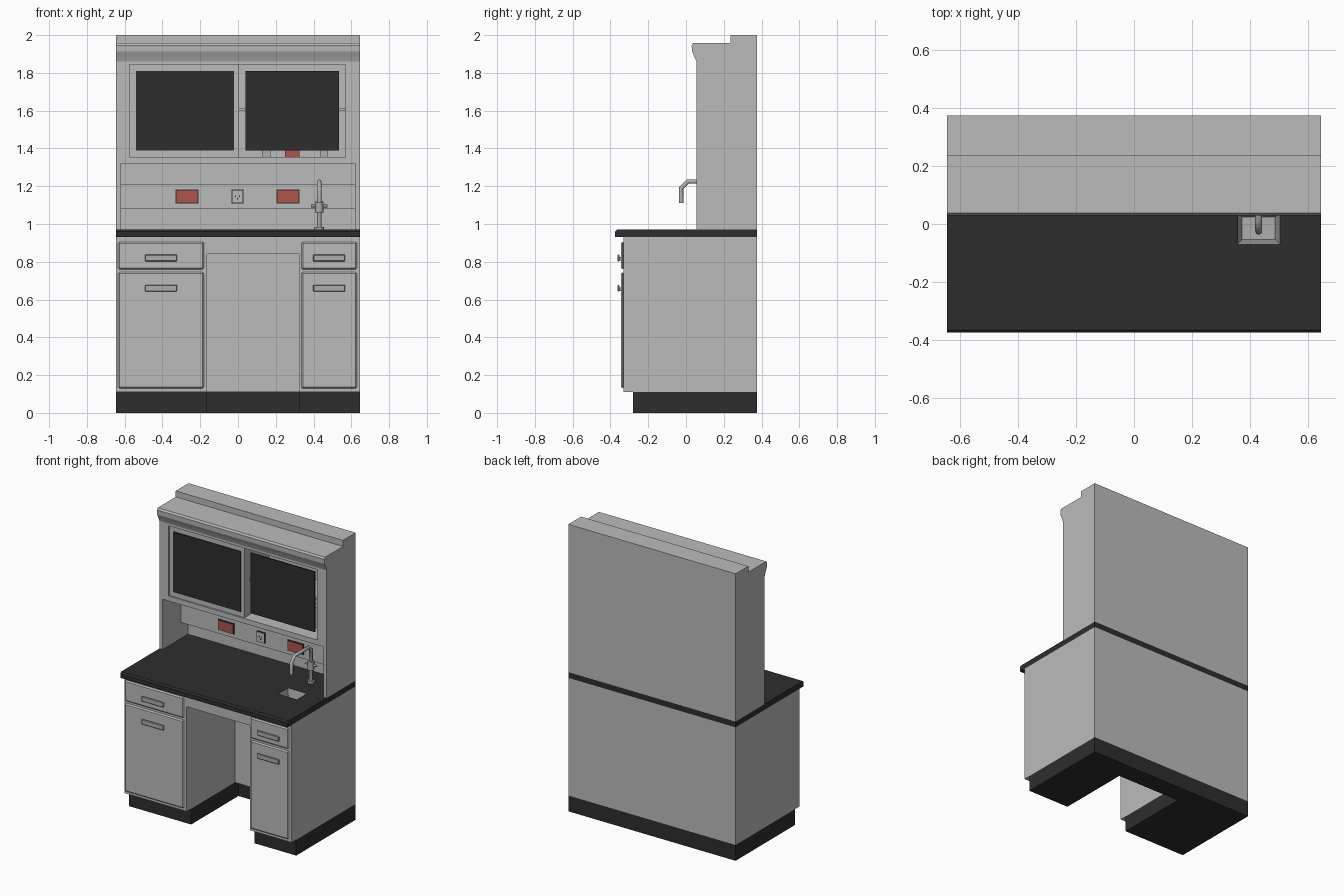
import bpy
import bmesh
from mathutils import Vector

cube = bpy.data.objects.get("Cube")
if cube:
    bpy.data.objects.remove(cube, do_unlink=True)


def material(name, rgb):
    m = bpy.data.materials.new(name)
    m.use_nodes = True
    m.diffuse_color = (*rgb, 1)
    m.node_tree.nodes["Principled BSDF"].inputs["Base Color"].default_value = (*rgb, 1)
    return m


GREY = material("light grey", (0.5, 0.5, 0.5))
DARK = material("charcoal", (0.027, 0.027, 0.027))
RED = material("outlet red", (0.42, 0.09, 0.07))
STEEL = material("steel", (0.42, 0.42, 0.42))


def finish(name, bm, mat):
    bmesh.ops.recalc_face_normals(bm, faces=bm.faces)
    mesh = bpy.data.meshes.new(name)
    bm.to_mesh(mesh)
    bm.free()
    ob = bpy.data.objects.new(name, mesh)
    mesh.materials.append(mat)
    bpy.context.collection.objects.link(ob)
    return ob


def box(name, x, y, z, mat=GREY, bevel=0):
    """Box from (min, max) ranges on each axis."""
    bm = bmesh.new()
    bmesh.ops.create_cube(bm, size=1)
    for v in bm.verts:
        v.co = Vector([(r[0] + r[1]) / 2 + c * (r[1] - r[0]) for r, c in zip((x, y, z), v.co)])
    ob = finish(name, bm, mat)
    if bevel:
        mod = ob.modifiers.new("Bevel", 'BEVEL')
        mod.width = bevel
        mod.segments = 1
    return ob


def extrude_x(name, profile, x, mat=GREY):
    """Extrude a (y, z) profile along x."""
    bm = bmesh.new()
    face = bm.faces.new([bm.verts.new((x[0], y, z)) for y, z in profile])
    out = bmesh.ops.extrude_face_region(bm, geom=[face])
    moved = [g for g in out["geom"] if isinstance(g, bmesh.types.BMVert)]
    bmesh.ops.translate(bm, verts=moved, vec=(x[1] - x[0], 0, 0))
    return finish(name, bm, mat)


def pipe(name, points, radius, mat=STEEL):
    curve = bpy.data.curves.new(name, 'CURVE')
    curve.dimensions = '3D'
    curve.bevel_depth = radius
    curve.bevel_resolution = 2
    curve.use_fill_caps = True
    s = curve.splines.new('POLY')
    s.points.add(len(points) - 1)
    for p, co in zip(s.points, points):
        p.co = (*co, 1)
    curve.materials.append(mat)
    ob = bpy.data.objects.new(name, curve)
    bpy.context.collection.objects.link(ob)
    return ob


W, BACK, FRONT, TOE = 0.645, 0.375, -0.33, -0.28
KNEE = (-0.165, 0.325)
UP = 0.055      # front plane of the upper unit
WALL = 0.335    # inner face of the back panel

# Plinth and base cabinets around the knee space
pedestals = {"left_side": (-W, KNEE[0]), "right_side": (KNEE[1], W)}
bodies = {}
for side, xr in pedestals.items():
    box(side + "_plinth", xr, (TOE, BACK), (0, 0.11), DARK)
    bodies[side] = box(side + "_cabinet", xr, (FRONT, BACK), (0.11, 0.93))
box("knee_plinth", KNEE, (0.24, BACK), (0, 0.11), DARK)
box("knee_back_panel", KNEE, (0.2, BACK), (0.11, 0.93))
box("knee_apron", KNEE, (FRONT, 0.2), (0.84, 0.93))

# Drawer and door fronts with bar pulls
for side, xr in (("left_side", (-0.635, -0.18)), ("right_side", (0.335, 0.63))):
    mid = sum(xr) / 2
    for part, zr, hz in (("drawer", (0.76, 0.905), 0.82), ("door", (0.13, 0.745), 0.66)):
        box(f"{side}_{part}_front", xr, (-0.345, FRONT + 0.002), zr, GREY, 0.008)
        box(f"{side}_{part}_pull", (mid - 0.085, mid + 0.085), (-0.362, -0.352),
            (hz - 0.018, hz + 0.018), STEEL, 0.004)
        box(f"{side}_{part}_pull_mount", (mid - 0.08, mid + 0.08), (-0.353, -0.344),
            (hz - 0.014, hz + 0.004), STEEL)

# Countertop with eased front edge
counter = extrude_x("countertop", [(BACK, 0.93), (-0.375, 0.93), (-0.375, 0.96),
                                   (-0.365, 0.97), (BACK, 0.97)], (-W, W), DARK)

# Cup sink sunk into countertop and cabinet
SX, SY = (0.357, 0.503), (-0.07, 0.04)
cutter = box("sink_cutter", SX, SY, (0.86, 1.0))
cutter.hide_render = True
cutter.hide_set(True)
for ob in (counter, bodies["right_side"]):
    mod = ob.modifiers.new("Sink hole", 'BOOLEAN')
    mod.object = cutter
    mod.operation = 'DIFFERENCE'
    mod.solver = 'EXACT'
bm = bmesh.new()
rings = []
for inset, z in ((0, 0.969), (0.016, 0.88)):
    x0, x1, y0, y1 = SX[0] + inset, SX[1] - inset, SY[0] + inset, SY[1] - inset
    rings.append([bm.verts.new((x, y, z)) for x, y in ((x0, y0), (x1, y0), (x1, y1), (x0, y1))])
for i in range(4):
    j = (i + 1) % 4
    bm.faces.new((rings[0][i], rings[0][j], rings[1][j], rings[1][i]))
bm.faces.new(rings[1])
basin = finish("sink_basin", bm, STEEL)
basin.data.flip_normals()

# Faucet
FX, FY = 0.43, 0.19
pipe("faucet_spout", [(FX, FY, 0.97), (FX, FY, 1.2), (FX, FY - 0.025, 1.225), (FX, 0.01, 1.225),
                      (FX, -0.025, 1.19), (FX, -0.025, 1.11)], 0.012)
pipe("faucet_body", [(FX, FY, 1.06), (FX, FY, 1.12)], 0.022)
pipe("faucet_base", [(FX, FY, 0.97), (FX, FY, 0.985)], 0.024)
pipe("faucet_handle", [(FX - 0.044, FY, 1.095), (FX + 0.044, FY, 1.095)], 0.007)

# Upper unit shell
box("upper_back_panel", (-W, W), (WALL, BACK), (0.97, 1.86))
for side, s in (("left_side", -1), ("right_side", 1)):
    box(side + "_upper_panel", sorted((s * 0.62, s * W)), (UP, WALL), (0.97, 1.86))
extrude_x("crown", [(UP, 1.86), (0.045, 1.885), (0.032, 1.912), (0.03, 1.945), (0.038, 1.958),
                    (0.235, 1.958), (0.235, 2.0), (BACK, 2.0), (BACK, 1.86)], (-W, W))

# Face frame around the cabinet opening
OX, OZ = (-0.575, 0.57), (1.355, 1.845)
for name, xr, zr in (("bottom_rail", (-0.62, 0.62), (1.32, OZ[0])),
                     ("top_rail", (-0.62, 0.62), (OZ[1], 1.86)),
                     ("left_stile", (-0.62, OX[0]), OZ),
                     ("right_stile", (OX[1], 0.62), OZ)):
    box("cabinet_" + name, xr, (UP, WALL), zr)

# Sliding doors and open cabinet interior
box("closed_cabinet", (OX[0], 0.005), (0.065, WALL), OZ)
box("left_side_door_glass", (-0.54, -0.022), (0.058, 0.066), (1.39, 1.81), DARK)
box("right_side_door_glass", (0.04, 0.535), (0.08, 0.089), (1.39, 1.81), DARK)
box("cabinet_shelf", (0.005, OX[1]), (0.12, WALL), (1.597, 1.613))
for name, x, half, mat in (("grey_jar", 0.15, 0.022, STEEL), ("red_box", 0.287, 0.038, RED),
                           ("grey_bottle", 0.455, 0.018, STEEL)):
    box(name, (x - half, x + half), (0.2, 0.27), (OZ[0], 1.5), mat)

# Service raceway with outlets
RY = 0.26
box("service_raceway", (-0.62, 0.62), (RY, WALL), (1.08, 1.21))
for name, x, half, mat in (("left_side_outlet", -0.27, 0.061, RED), ("socket", -0.003, 0.032, GREY),
                           ("right_side_outlet", 0.264, 0.061, RED)):
    box(name + "_edge", (x - half, x + half), (RY - 0.006, RY), (1.108, 1.182), DARK)
    box(name + "_plate", (x - half + 0.005, x + half - 0.005), (RY - 0.009, RY - 0.005),
        (1.113, 1.177), mat)
for dx, dz in ((-0.01, 1.147), (0.01, 1.147), (0, 1.133)):
    box("socket_hole", (dx - 0.006, dx), (RY - 0.011, RY - 0.008), (dz - 0.004, dz + 0.004), DARK)
